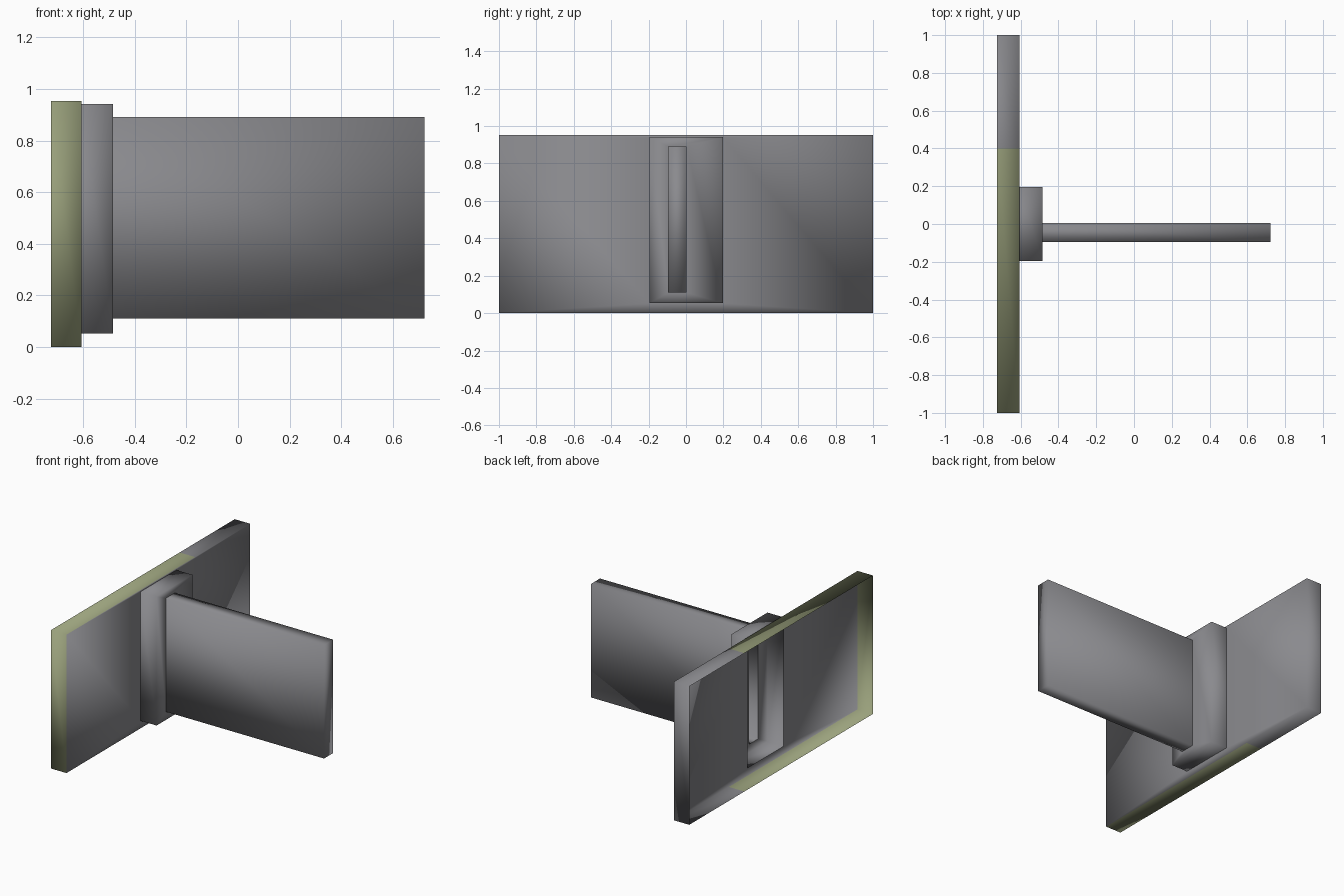
import bpy, bmesh

if "Cube" in bpy.data.objects:
    bpy.data.objects.remove(bpy.data.objects["Cube"])


def material(name, rgb):
    m = bpy.data.materials.new(name)
    m.diffuse_color = (*rgb, 1)
    m.use_nodes = True
    m.node_tree.nodes["Principled BSDF"].inputs["Base Color"].default_value = m.diffuse_color
    return m


grey = material("warm_grey", (0.254, 0.254, 0.270))
olive = material("olive_green", (0.323, 0.356, 0.202))


def corners(r):
    y0, y1, z0, z1 = r
    return [(y0, z0), (y1, z0), (y1, z1), (y0, z1)]


def shell(name, x0, x1, rect, hole=None, split=None):
    """Box open at x0; its x1 face is closed, or a ring around the hole.
    Walls below y = split are olive."""
    bm = bmesh.new()
    back = [bm.verts.new((x0, *p)) for p in corners(rect)]
    front = [bm.verts.new((x1, *p)) for p in corners(rect)]
    inner = [bm.verts.new((x1, *p)) for p in corners(hole)] if hole else None
    rim = []
    for j in range(4):
        k = (j + 1) % 4
        b, f = [back[j], back[k]], [front[j], front[k]]
        # top and bottom walls are divided at the colour change
        if split is not None and j in (0, 2):
            z = back[j].co.z
            b.insert(1, bm.verts.new((x0, split, z)))
            f.insert(1, bm.verts.new((x1, split, z)))
        for i in range(len(b) - 1):
            wall = bm.faces.new((b[i], b[i + 1], f[i + 1], f[i]))
            if split is not None and wall.calc_center_median().y < split:
                wall.material_index = 1
        if inner:
            bm.faces.new(f + [inner[k], inner[j]])
        rim += f[:-1]
    if not inner:
        bm.faces.new(rim)
    for face in bm.faces:
        face.smooth = True
    me = bpy.data.meshes.new(name)
    bm.to_mesh(me)
    bm.free()
    me.materials.append(grey)
    me.materials.append(olive)
    ob = bpy.data.objects.new(name, me)
    bpy.context.collection.objects.link(ob)


collar = (-0.195, 0.197, 0.053, 0.941)
beam = (-0.095, 0.004, 0.11, 0.891)

# wide panel, collar and blade, all hollow and open towards -x
shell("wide_panel", -0.725, -0.607, (-1, 1, 0, 0.953), collar, 0.4)
shell("collar", -0.607, -0.484, collar, beam)
shell("blade", -0.484, 0.722, beam)
